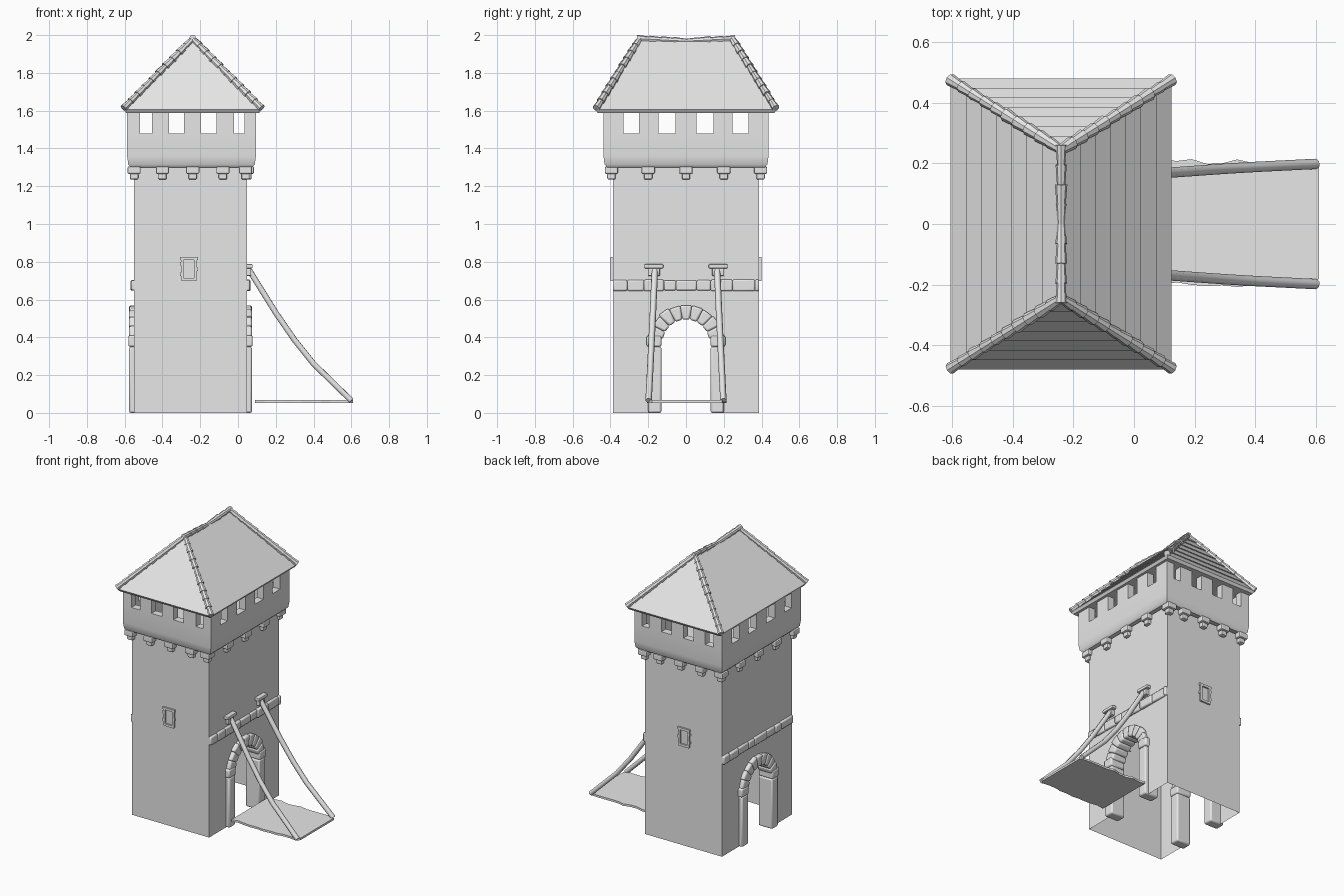
import bpy, bmesh, math, random
from mathutils import Vector

random.seed(4)
cube = bpy.data.objects.get("Cube")
if cube:
    bpy.data.objects.remove(cube, do_unlink=True)

# One plain material
GREY = bpy.data.materials.new("stone_grey")
GREY.use_nodes = True
GREY.diffuse_color = (0.8, 0.8, 0.8, 1)
GREY.node_tree.nodes["Principled BSDF"].inputs["Base Color"].default_value = GREY.diffuse_color

CX = -0.24                       # roof axis
BX0, BX1, BY = -0.55, 0.047, 0.387   # tower body
PX0, PX1, PY = -0.587, 0.095, 0.437  # parapet


def finish(bm, name, bevel=0, smooth=False, normals=True):
    if normals:
        bmesh.ops.recalc_face_normals(bm, faces=bm.faces)
    mesh = bpy.data.meshes.new(name)
    bm.to_mesh(mesh)
    bm.free()
    ob = bpy.data.objects.new(name, mesh)
    bpy.context.collection.objects.link(ob)
    mesh.materials.append(GREY)
    if bevel:
        mod = ob.modifiers.new("soft_edges", 'BEVEL')
        mod.width = bevel
        mod.segments = 2
    if smooth:
        bpy.ops.object.select_all(action='DESELECT')
        ob.select_set(True)
        bpy.context.view_layer.objects.active = ob
        bpy.ops.object.shade_smooth_by_angle(angle=math.radians(40))
    return ob


def loft(bm, rings, caps=True):
    rows = [[bm.verts.new(p) for p in ring] for ring in rings]
    n = len(rows[0])
    for a, b in zip(rows, rows[1:]):
        for i in range(n):
            j = (i + 1) % n
            bm.faces.new((a[i], a[j], b[j], b[i]))
    if caps:
        bm.faces.new(rows[0][::-1])
        bm.faces.new(rows[-1])


def rect(x0, x1, y0, y1, z):
    return [(x0, y0, z), (x1, y0, z), (x1, y1, z), (x0, y1, z)]


def box(bm, x0, x1, y0, y1, z0, z1):
    loft(bm, [rect(x0, x1, y0, y1, z0), rect(x0, x1, y0, y1, z1)])


def prism_x(bm, yz, x0, x1):
    loft(bm, [[(x, y, z) for y, z in yz] for x in (x0, x1)])


def arch_point(r, a, spring=0.37):
    return (r * math.cos(a), spring + r * math.sin(a))


def tiles(bm, path, n, r):
    """Row of overlapping tapered tiles along a polyline, thick end first."""
    for a, b in zip(path, path[1:]):
        a, b = Vector(a), Vector(b)
        q = (b - a).to_track_quat('Z', 'Y')
        for i in range(n):
            s = r * random.uniform(0.9, 1.12)
            rings = []
            for t, rad in ((i / n, s), ((i + 1.12) / n, s * 0.72)):
                c = a.lerp(b, min(t, 1))
                rings.append([c + q @ Vector((rad * math.cos(k * math.pi / 4),
                                              rad * math.sin(k * math.pi / 4), 0)) for k in range(8)])
            loft(bm, rings)


# Tower body: open shell with an arched doorway through both x walls
bm = bmesh.new()
outline = [(BY, 0), (BY, 1.3), (-BY, 1.3), (-BY, 0), (-0.16, 0)]
outline += [arch_point(0.16, math.pi * (1 - k / 12)) for k in range(13)] + [(0.16, 0)]
for x, order in ((BX1, 1), (BX0, -1)):
    bm.faces.new([bm.verts.new((x, y, z)) for y, z in outline][::order])
for y, order in ((-BY, 1), (BY, -1)):
    bm.faces.new([bm.verts.new(p) for p in
                  [(BX0, y, 0), (BX1, y, 0), (BX1, y, 1.3), (BX0, y, 1.3)]][::order])
finish(bm, "tower_walls", normals=False)

# Parapet: breast wall, floor and merlons
T = 0.05
bm = bmesh.new()


def inset(d, z):
    return rect(PX0 + d, PX1 - d, -PY + d, PY - d, z)


loft(bm, [inset(T, 1.31), inset(0.02, 1.3), inset(0.006, 1.315), inset(0, 1.36),
          inset(0, 1.48), inset(T, 1.48), inset(T, 1.312)])
finish(bm, "parapet_wall", smooth=True)

bm = bmesh.new()
along_x = [(PX0, -0.52), (-0.455, -0.365), (-0.285, -0.195), (-0.115, -0.02), (0.035, PX1)]
along_y = [(-PY + T, -0.33), (-0.25, -0.145), (-0.055, 0.055), (0.145, 0.245), (0.33, PY - T)]
for a, b in along_x:
    box(bm, a, b, -PY, -PY + T, 1.48, 1.6)
    box(bm, a, b, PY - T, PY, 1.48, 1.6)
for a, b in along_y:
    box(bm, PX0, PX0 + T, a, b, 1.48, 1.6)
    box(bm, PX1 - T, PX1, a, b, 1.48, 1.6)
finish(bm, "merlons")

# Two-step corbels under the parapet
bm = bmesh.new()
spots = [(x, y) for x in (-0.55, -0.4, -0.24, -0.08, 0.04) for y in (-0.395, 0.395)]
spots += [(x, y) for x in (-0.55, 0.05) for y in (-0.2, 0, 0.2)]
for x, y in spots:
    for w, z0, z1 in ((0.035, 1.265, 1.305), (0.022, 1.235, 1.27)):
        box(bm, x - w, x + w, y - w, y + w, z0, z1)
finish(bm, "corbels", bevel=0.008)

# Hipped roof in overlapping courses
EAVE, RIDGE, COURSES = (0.355, 0.47, 1.605), (0.004, 0.25, 1.975), 7


def roof_ring(t, out=0.0):
    hx, hy, z = (a + (b - a) * t for a, b in zip(EAVE, RIDGE))
    return rect(CX - hx - out, CX + hx + out, -hy - out, hy + out, z)


bm = bmesh.new()
rings = [rect(CX - 0.352, CX + 0.352, -0.467, 0.467, 1.587)]
for i in range(COURSES):
    rings += [roof_ring(i / COURSES, 0.009), roof_ring((i + 1) / COURSES)]
loft(bm, rings)
finish(bm, "roof_courses")

# Hip and ridge tiles
bm = bmesh.new()
for sx in (-1, 1):
    for sy in (-1, 1):
        tiles(bm, [(CX + sx * 0.365, sy * 0.475, 1.613), (CX, sy * 0.245, 1.98)], 10, 0.021)
for sy in (-1, 1):
    tiles(bm, [(CX, sy * 0.26, 1.982), (CX, 0, 1.968)], 4, 0.019)
finish(bm, "hip_and_ridge_tiles", smooth=True)

# Stone doorway and stone band on both x walls
for name, face, s in (("gate", BX1, 1), ("rear", BX0, -1)):
    out, deep = face + s * 0.027, face - s * 0.08
    bm = bmesh.new()
    for sy in (-1, 1):
        for lo, hi, w in ((0, 0.35, 0), (0.35, 0.41, 0.008)):
            ys = sorted((sy * 0.13, sy * (0.2 + w)))
            box(bm, *sorted((deep, out + s * w * 0.5)), *ys, lo, hi)
    for k in range(9):
        a0, a1 = 0.17 + k * 0.311, 0.17 + (k + 1) * 0.311
        r = random.uniform(0.197, 0.207)
        prism_x(bm, [arch_point(0.125, a0), arch_point(r, a0),
                     arch_point(r, a1), arch_point(0.125, a1)], *sorted((deep, out)))
    finish(bm, name + "_arch_stones", bevel=0.01, smooth=True)

    bm = bmesh.new()
    y = -BY
    while y < BY - 0.01:
        e = min(y + random.uniform(0.06, 0.14), BY)
        h = random.uniform(0.025, 0.031)
        box(bm, *sorted((face - s * 0.01, face + s * random.uniform(0.014, 0.02))),
            y, e, 0.675 - h, 0.675 + h)
        y = e
    finish(bm, name + "_stone_band", bevel=0.008, smooth=True)

# Small framed windows on front and back
for name, s in (("front", -1), ("back", 1)):
    ys = sorted((s * (BY - 0.005), s * (BY + 0.012)))
    bm = bmesh.new()
    for x in (-0.295, -0.225):
        box(bm, x - 0.007, x + 0.007, *ys, 0.7, 0.825)
    for z, w in ((0.705, 0.04), (0.818, 0.047)):
        box(bm, -0.26 - w, -0.26 + w, *ys, z - 0.008, z + 0.008)
    for x, z in ((-0.3, 0.735), (-0.22, 0.76), (-0.3, 0.79)):
        box(bm, x - 0.008, x + 0.008, *ys, z - 0.009, z + 0.009)
    finish(bm, name + "_window_frame")

# Drawbridge deck with worn edges
bm = bmesh.new()
steps = [0.09 + 0.05 * i for i in range(11)]
edge = [(x, -0.2 + random.uniform(-0.008, 0.008)) for x in steps]
edge += [(0.61, -0.18), (0.61, 0.19)]
edge += [(x, 0.205 + random.uniform(-0.008, 0.01)) for x in reversed(steps)]
loft(bm, [[(x, y, z) for x, y in edge] for z in (0.053, 0.067)])
finish(bm, "drawbridge_deck")

# Lifting beams and their wall brackets
bm = bmesh.new()
for side, sy in (("left", 1), ("right", -1)):
    y = sy * 0.17
    box(bm, BX1 - 0.01, 0.078, y - 0.05, y + 0.05, 0.765, 0.787)
    box(bm, BX1 - 0.01, 0.07, y - 0.032, y + 0.032, 0.725, 0.765)
    curve = bpy.data.curves.new(side + "_lifting_beam", 'CURVE')
    curve.dimensions = '3D'
    curve.bevel_depth = 0.017
    curve.bevel_resolution = 1
    curve.use_fill_caps = True
    line = curve.splines.new('POLY')
    path = [(0.06, 0.165, 0.755), (0.2, 0.175, 0.53), (0.3, 0.182, 0.385),
            (0.4, 0.188, 0.26), (0.6, 0.198, 0.065)]
    line.points.add(len(path) - 1)
    for pt, (px, py, pz) in zip(line.points, path):
        pt.co = (px, sy * py, pz, 1)
    curve.materials.append(GREY)
    bpy.context.collection.objects.link(bpy.data.objects.new(side + "_lifting_beam", curve))
finish(bm, "beam_brackets", bevel=0.005)
